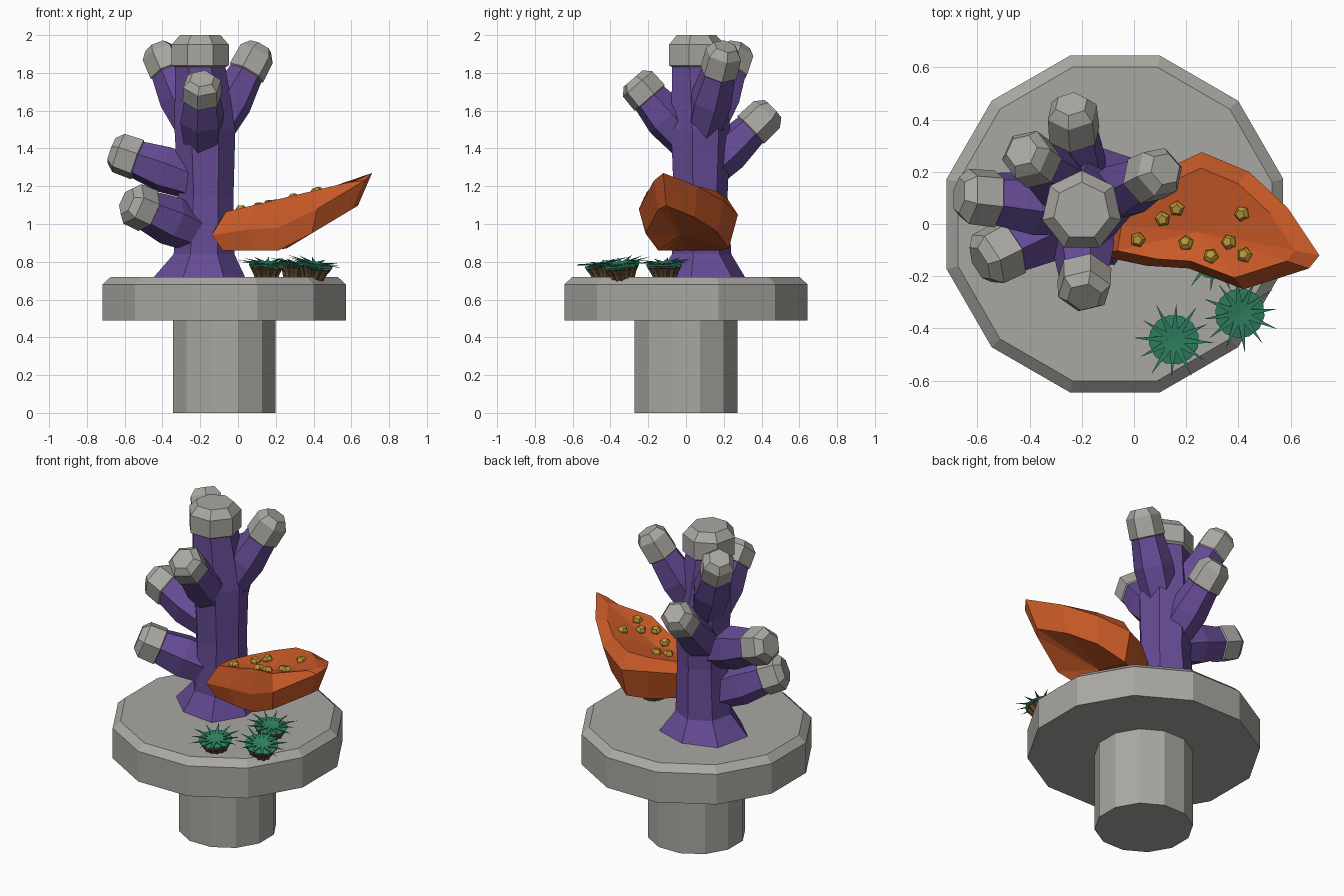
import bpy, bmesh, math
from math import sin, cos, pi
from mathutils import Vector, Matrix
from mathutils.bvhtree import BVHTree

if "Cube" in bpy.data.objects:
    bpy.data.objects.remove(bpy.data.objects["Cube"])


def material(name, rgb):
    m = bpy.data.materials.new(name)
    m.use_nodes = True
    m.diffuse_color = (*rgb, 1)
    m.node_tree.nodes["Principled BSDF"].inputs["Base Color"].default_value = (*rgb, 1)
    return m


STONE = material("stone_grey", (0.40, 0.39, 0.36))
PURPLE = material("coral_purple", (0.13, 0.07, 0.30))
ORANGE = material("shelf_orange", (0.58, 0.10, 0.02))
YELLOW = material("bump_yellow", (0.48, 0.30, 0.04))
BROWN = material("stalk_brown", (0.13, 0.07, 0.03))
GREEN = material("spike_green", (0.03, 0.24, 0.13))
MINT = material("disc_mint", (0.13, 0.42, 0.25))


def finish(name, bm, mats):
    """Turn a bmesh into a flat shaded object."""
    bmesh.ops.recalc_face_normals(bm, faces=bm.faces)
    me = bpy.data.meshes.new(name)
    bm.to_mesh(me)
    bm.free()
    for m in mats:
        me.materials.append(m)
    ob = bpy.data.objects.new(name, me)
    bpy.context.collection.objects.link(ob)
    return ob


def skin(bm, rings, bands=None):
    """Bridge rings of points and cap both ends; bands give material slots."""
    loops = [[bm.verts.new(p) for p in ring] for ring in rings]
    n = len(loops[0])
    for k in range(len(loops) - 1):
        for i in range(n):
            j = (i + 1) % n
            f = bm.faces.new((loops[k][i], loops[k][j], loops[k + 1][j], loops[k + 1][i]))
            f.material_index = bands[k] if bands else 0
    bm.faces.new(loops[0][::-1]).material_index = bands[0] if bands else 0
    bm.faces.new(loops[-1]).material_index = bands[-1] if bands else 0
    return loops


def ring(center, radius, sides, axis=(0, 0, 1), phase=0.0, ridge=0.0):
    """Polygon around an axis; ridge pulls every second corner inward."""
    q = Vector(axis).to_track_quat("Z", "Y")
    pts = []
    for i in range(sides):
        a = phase + 2 * pi * i / sides
        r = radius * (1 - ridge * (i % 2))
        pts.append(Vector(center) + q @ Vector((r * cos(a), r * sin(a), 0)))
    return pts


# Stone pedestal: stem and bevelled round slab
def turned(name, stations):
    bm = bmesh.new()
    skin(bm, [ring((-0.073, 0, z), r, 12, phase=pi / 12) for z, r in stations])
    return finish(name, bm, [STONE])


turned("pedestal_stem", [(0, 0.282), (0.5, 0.282)])
turned("pedestal_slab", [(0.49, 0.667), (0.68, 0.667), (0.72, 0.622)])

# Coral trunk with flared foot and pale cap
bm = bmesh.new()
trunk = [(-0.19, 0.08, 0.71, 0.27), (-0.18, 0.075, 0.84, 0.165), (-0.17, 0.07, 1.15, 0.15),
         (-0.175, 0.07, 1.5, 0.165), (-0.2, 0.05, 1.83, 0.137), (-0.2, 0.05, 1.84, 0.155),
         (-0.2, 0.05, 1.95, 0.155), (-0.2, 0.05, 2.0, 0.11)]
skin(bm, [ring((x, y, z), r, 7, phase=pi / 14, ridge=0.12 if z < 0.8 else 0)
          for x, y, z, r in trunk], [0, 0, 0, 0, 1, 1, 1])
finish("coral_trunk", bm, [PURPLE, STONE])


# Coral branches: purple arms with pale blunt tips
def branch(name, start, end, radius):
    a, b = Vector(start), Vector(end)
    profile = [(0, 0.95), (0.4, 1.15), (0.7, 0.95), (0.71, 1.03), (0.92, 1.0), (1, 0.65)]
    bm = bmesh.new()
    skin(bm, [ring(a.lerp(b, t), radius * s, 6, b - a, 0.3) for t, s in profile],
         [0, 0, 1, 1, 1])
    finish(name, bm, [PURPLE, STONE])


branch("branch_front", (-0.19, 0.02, 1.42), (-0.19, -0.28, 1.77), 0.105)
branch("branch_back", (-0.2, 0.06, 1.23), (-0.24, 0.46, 1.61), 0.10)
branch("branch_upper_right", (-0.22, 0.11, 1.48), (-0.43, 0.28, 1.94), 0.10)
branch("branch_upper_left", (-0.14, 0.08, 1.46), (0.12, 0.21, 1.94), 0.10)
branch("branch_middle_right", (-0.2, 0.06, 1.22), (-0.67, 0.11, 1.39), 0.11)
branch("branch_lower_right", (-0.2, 0.05, 0.95), (-0.59, -0.15, 1.12), 0.115)

# Orange shelf: wavy rim, raised upper ring, hollow underside
rim = [Vector(p) for p in (
    (-0.14, -0.12, 0.94), (0.05, -0.16, 0.97), (0.21, -0.17, 0.98), (0.42, -0.25, 1.08),
    (0.67, -0.17, 1.23), (0.71, -0.12, 1.27), (0.59, 0.06, 1.2), (0.44, 0.2, 1.12),
    (0.26, 0.275, 1.05), (0.12, 0.21, 1.05), (-0.02, 0.1, 1.03), (-0.12, 0.0, 0.98))]
hub = Vector((0.24, -0.03, 0))


def inset(p, amount, height):
    q = p.lerp(hub, amount)
    q.z = height(q.x)
    return q


upper = [inset(p, 0.2, lambda x: 1.08 + 0.24 * x) for p in rim]
lower = [inset(p, 0.16, lambda x: 0.86 + 0.6 * max(0, x - 0.24)) for p in rim]
bm = bmesh.new()
loops = skin(bm, [lower, rim, upper])
caps = [f for f in bm.faces if len(f.verts) > 4]
for f in caps:
    top = f.verts[0] in loops[2]
    center = bmesh.ops.poke(bm, faces=[f])["verts"][0]
    center.co = (hub.x, hub.y, 1.09 if top else 0.94)
bmesh.ops.recalc_face_normals(bm, faces=bm.faces)
tree = BVHTree.FromBMesh(bm)
finish("orange_shelf", bm, [ORANGE])

# Yellow bumps resting on the shelf
spots = [(0.015, -0.06), (0.11, 0.02), (0.165, 0.06), (0.2, -0.075),
         (0.295, -0.125), (0.365, -0.07), (0.425, -0.12), (0.415, 0.04)]
bm = bmesh.new()
for k, (x, y) in enumerate(spots):
    hit, normal, _, _ = tree.ray_cast(Vector((x, y, 2)), Vector((0, 0, -1)))
    if hit:
        skin(bm, [ring(hit + normal * h, r, 5, normal, k)
                  for h, r in ((-0.02, 0.03), (0.012, 0.03), (0.026, 0.018))])
finish("shelf_bumps", bm, [YELLOW])


# Anemones: ridged stalk, mint dish and a crown of spikes, leaning outward
def anemone(name, x, y, lean_x, lean_y, spikes=12):
    axis = Vector((lean_x, lean_y, 1)).normalized()
    frame = Matrix.Translation((x, y, 0.70)) @ axis.to_track_quat("Z", "Y").to_matrix().to_4x4()
    bm = bmesh.new()
    skin(bm, [ring((0, 0, z), r, 2 * spikes, ridge=0.14)
              for z, r in ((-0.01, 0.055), (0.04, 0.072), (0.075, 0.092))])
    dish = [bm.verts.new(p) for p in ring((0, 0, 0.088), 0.097, spikes)]
    under = [bm.verts.new(p) for p in ring((0, 0, 0.07), 0.09, spikes)]
    floor = [bm.verts.new(p) for p in ring((0, 0, 0.08), 0.06, spikes)]
    bm.faces.new(floor).material_index = 2
    for i in range(spikes):
        j = (i + 1) % spikes
        a = 2 * pi * (i + 0.5) / spikes
        reach = 0.145 + 0.012 * (i % 2)
        tip = bm.verts.new((reach * cos(a), reach * sin(a), 0.105))
        bm.faces.new((dish[i], dish[j], floor[j], floor[i])).material_index = 2
        for tri in ((dish[i], tip, dish[j]), (under[i], under[j], tip),
                    (dish[i], under[i], tip), (dish[j], tip, under[j])):
            bm.faces.new(tri).material_index = 1
    bmesh.ops.transform(bm, matrix=frame, verts=bm.verts)
    finish(name, bm, [BROWN, GREEN, MINT])


anemone("anemone_front", 0.15, -0.43, 0.03, -0.15)
anemone("anemone_left", 0.39, -0.33, 0.18, -0.14)
anemone("anemone_back", 0.30, -0.11, 0.12, -0.05)
